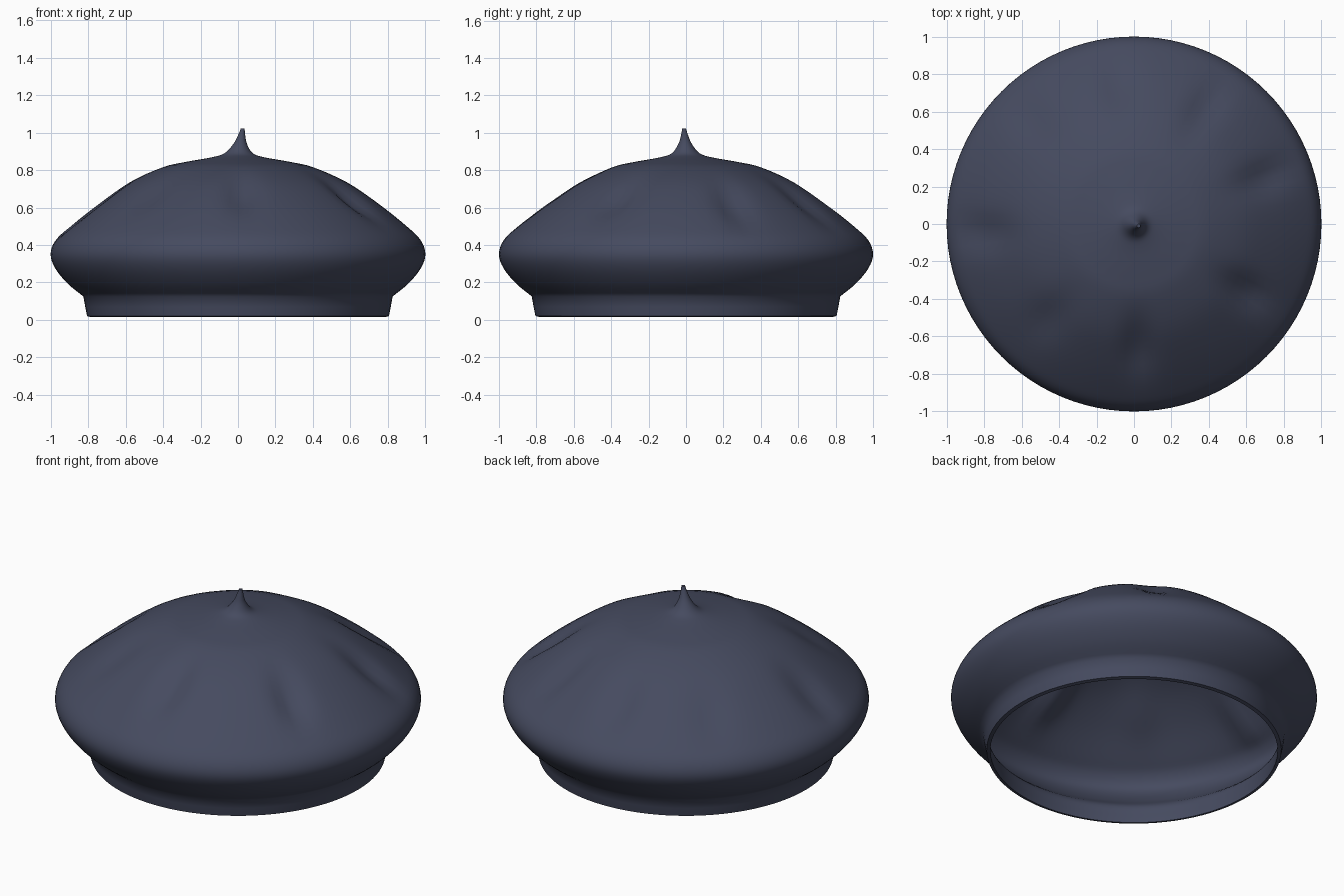
import bpy, math
from mathutils import Vector

if "Cube" in bpy.data.objects:
    bpy.data.objects.remove(bpy.data.objects["Cube"])

SEG = 96

felt = bpy.data.materials.new("slate blue felt")
felt.diffuse_color = (0.060, 0.069, 0.115, 1)
felt.use_nodes = True
felt.node_tree.nodes["Principled BSDF"].inputs["Base Color"].default_value = felt.diffuse_color

# profiles as (radius, height): outside from band to stalk tip, lining from centre to band
BAND = [(0.785, 0.015), (0.805, 0.02), (0.815, 0.07), (0.825, 0.125)]
CROWN = [(0.825, 0.125), (0.91, 0.195), (0.975, 0.275), (1.0, 0.35), (0.975, 0.425),
         (0.90, 0.50), (0.75, 0.62), (0.58, 0.735), (0.40, 0.815), (0.28, 0.843),
         (0.14, 0.868), (0.075, 0.89), (0.036, 0.94), (0.018, 0.99), (0.01, 1.022)]
LINING = [(0.001, 0.84), (0.28, 0.82), (0.40, 0.79), (0.58, 0.71), (0.75, 0.595), (0.89, 0.475),
          (0.955, 0.415), (0.98, 0.35), (0.955, 0.285), (0.89, 0.21), (0.805, 0.135),
          (0.79, 0.07), (0.785, 0.015)]

# soft folds in the cloth: x, y, radial length, width, depth
FOLDS = [(0.70, 0.25, 0.15, 0.08, 0.045), (0.60, -0.36, 0.14, 0.08, 0.05),
         (0.02, -0.66, 0.15, 0.08, 0.045), (-0.80, -0.05, 0.14, 0.09, 0.04),
         (-0.45, -0.50, 0.15, 0.10, 0.025), (0.38, 0.62, 0.16, 0.08, 0.035),
         (-0.08, 0.74, 0.14, 0.09, 0.035), (-0.55, 0.55, 0.15, 0.10, 0.02)]


def smooth_line(pts, steps=4):
    """Catmull-Rom curve through the points."""
    p = [Vector(q) for q in pts]
    p = [2 * p[0] - p[1]] + p + [2 * p[-1] - p[-2]]
    out = []
    for a, b, c, d in zip(p, p[1:], p[2:], p[3:]):
        for i in range(steps):
            t = i / steps
            out.append(0.5 * (2 * b + (c - a) * t + (2 * a - 5 * b + 4 * c - d) * t * t
                              + (3 * b - a - 3 * c + d) * t ** 3))
    return out + [p[-2]]


def shape(r, z, ang):
    """Place a lathe point, pressing in folds and leaning the stalk."""
    x, y = r * math.cos(ang), r * math.sin(ang)
    drop = 0
    for fx, fy, ln, wd, depth in FOLDS:
        fr = math.hypot(fx, fy)
        u = ((x - fx) * fx + (y - fy) * fy) / fr
        v = ((y - fy) * fx - (x - fx) * fy) / fr
        drop += depth * math.exp(-(u / ln) ** 2 - (v / wd) ** 2)
    drop *= min(1, max(0, (z - 0.36) / 0.12))
    lean = max(0, z - 0.87) / 0.15
    return (x + 0.025 * lean, y - 0.01 * lean, z - drop)


def lathe(name, line, cap=False):
    verts = [shape(p.x, p.y, 2 * math.pi * i / SEG) for p in line for i in range(SEG)]
    faces = []
    for k in range(len(line) - 1):
        for i in range(SEG):
            j = (i + 1) % SEG
            faces.append((k * SEG + i, k * SEG + j, (k + 1) * SEG + j, (k + 1) * SEG + i))
    if cap:
        faces.append(tuple((len(line) - 1) * SEG + i for i in range(SEG)))
    me = bpy.data.meshes.new(name)
    me.from_pydata(verts, [], faces)
    me.materials.append(felt)
    ob = bpy.data.objects.new(name, me)
    bpy.context.collection.objects.link(ob)
    bpy.context.view_layer.objects.active = ob
    ob.select_set(True)
    bpy.ops.object.shade_smooth_by_angle(angle=math.radians(50))
    ob.select_set(False)
    return ob


# head band and crown with stalk in one skin, then the hollow inside
lathe("beret_crown", [Vector(p) for p in BAND[:-1]] + smooth_line(CROWN), cap=True)
lathe("lining", smooth_line(LINING))
